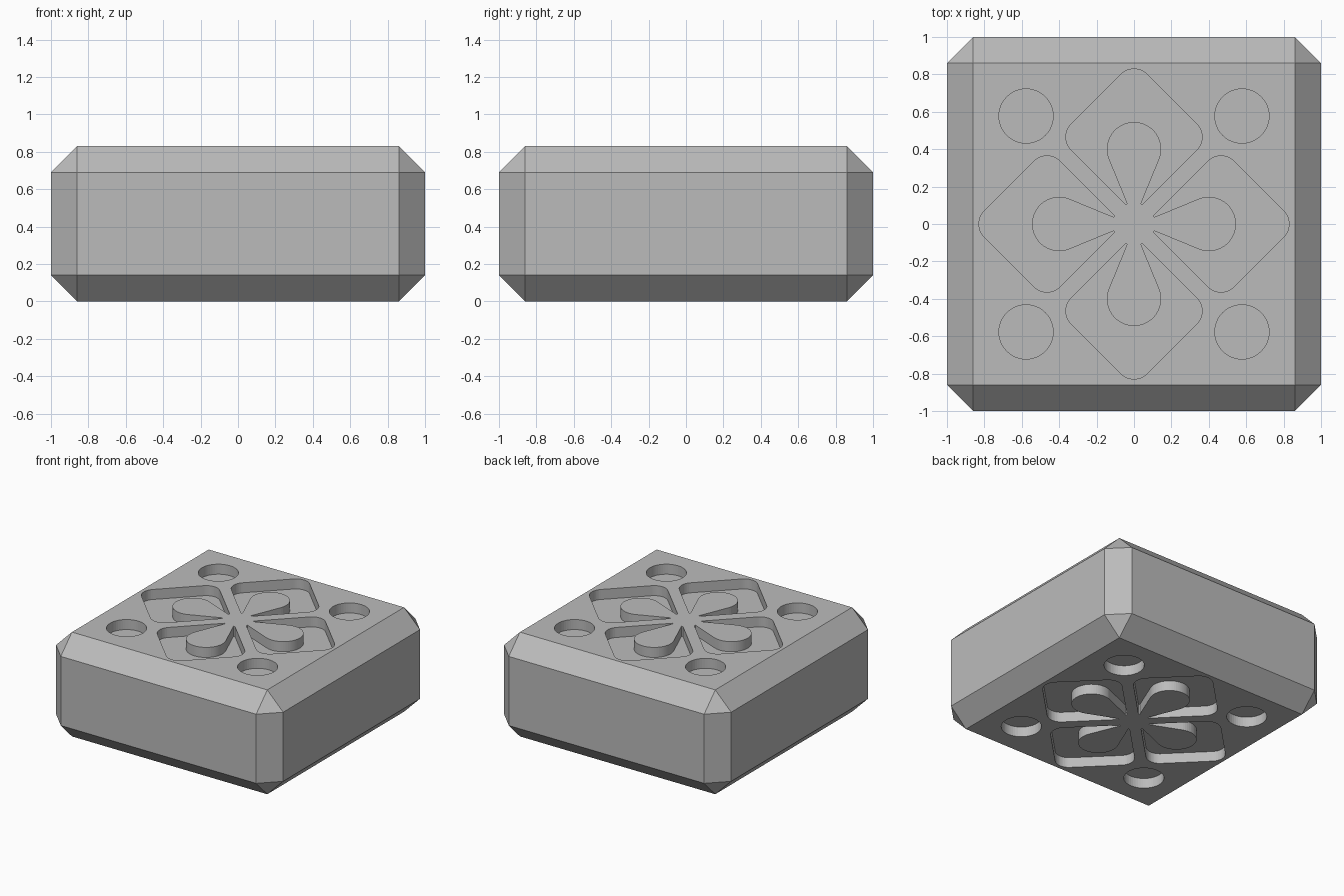
import bpy, bmesh
from math import sin, cos, pi, radians
from mathutils import Matrix, Vector

if "Cube" in bpy.data.objects:
    bpy.data.objects.remove(bpy.data.objects["Cube"], do_unlink=True)

HEIGHT, CHAMFER, DEPTH = 0.83, 0.14, 0.08

grey = bpy.data.materials.new("plain grey")
grey.use_nodes = True
grey.diffuse_color = (0.5, 0.5, 0.5, 1)
grey.node_tree.nodes["Principled BSDF"].inputs["Base Color"].default_value = (0.5, 0.5, 0.5, 1)


def arc(cx, cy, r, start, end, steps):
    """Points on an arc, angles in degrees."""
    angles = [radians(start + (end - start) * i / steps) for i in range(steps + 1)]
    return [Vector((cx + r * cos(a), cy + r * sin(a), 0)) for a in angles]


def add_loop(bm, outline, z):
    """Closed ring of vertices at one height."""
    return [bm.verts.new((p.x, p.y, z)) for p in outline]


def carve(bm, face, outlines, floor_z):
    """Replace a flat face by one with recesses sunk to floor_z."""
    z = face.calc_center_median().z
    rim = list(face.edges)
    bm.faces.remove(face)
    mouths = [add_loop(bm, outline, z) for outline in outlines]
    for mouth in mouths:
        rim += [bm.edges.new((mouth[i - 1], mouth[i])) for i in range(len(mouth))]
    bmesh.ops.triangle_fill(bm, use_beauty=True, edges=rim, normal=(0, 0, 1))
    for mouth, outline in zip(mouths, outlines):
        floor = add_loop(bm, outline, floor_z)
        bm.faces.new(floor)
        for i in range(len(floor)):
            bm.faces.new((mouth[i - 1], mouth[i], floor[i], floor[i - 1]))


# Recess outline: rounded diamond wrapped around a raised petal
diamond = (arc(0.264, 0.465, 0.1, -45, 45, 12) + arc(0, 0.729, 0.1, 45, 135, 12)
           + arc(-0.264, 0.465, 0.1, 135, 225, 12))
petal = arc(0, 0.4, 0.145, 201.6, -21.6, 32)
left_tip = [Vector((-0.046, 0.105, 0)), Vector((-0.037, 0.109, 0))]
right_tip = [Vector((0.037, 0.109, 0)), Vector((0.046, 0.105, 0))]
recess = diamond + left_tip + petal + right_tip
hole = arc(0.577, 0.577, 0.145, 0, 352.5, 47)
turns = [Matrix.Rotation(quarter * pi / 2, 3, 'Z') for quarter in range(4)]
outlines = [[turn @ p for p in shape] for turn in turns for shape in (recess, hole)]

# Chamfered block
bm = bmesh.new()
bmesh.ops.create_cube(bm, size=1, matrix=Matrix.Translation((0, 0, HEIGHT / 2))
                      @ Matrix.Diagonal((2, 2, HEIGHT, 1)))
bmesh.ops.bevel(bm, geom=bm.edges[:], offset=CHAMFER, segments=1,
                profile=0.5, affect='EDGES')

# Four recesses and four round holes, on top and underside
by_height = sorted(bm.faces, key=lambda f: f.calc_center_median().z)
underside, top = by_height[0], by_height[-1]
carve(bm, top, outlines, HEIGHT - DEPTH)
carve(bm, underside, outlines, DEPTH)
bmesh.ops.recalc_face_normals(bm, faces=bm.faces[:])

mesh = bpy.data.meshes.new("chamfered_block")
bm.to_mesh(mesh)
bm.free()
mesh.materials.append(grey)
block = bpy.data.objects.new("chamfered_block", mesh)
bpy.context.collection.objects.link(block)
